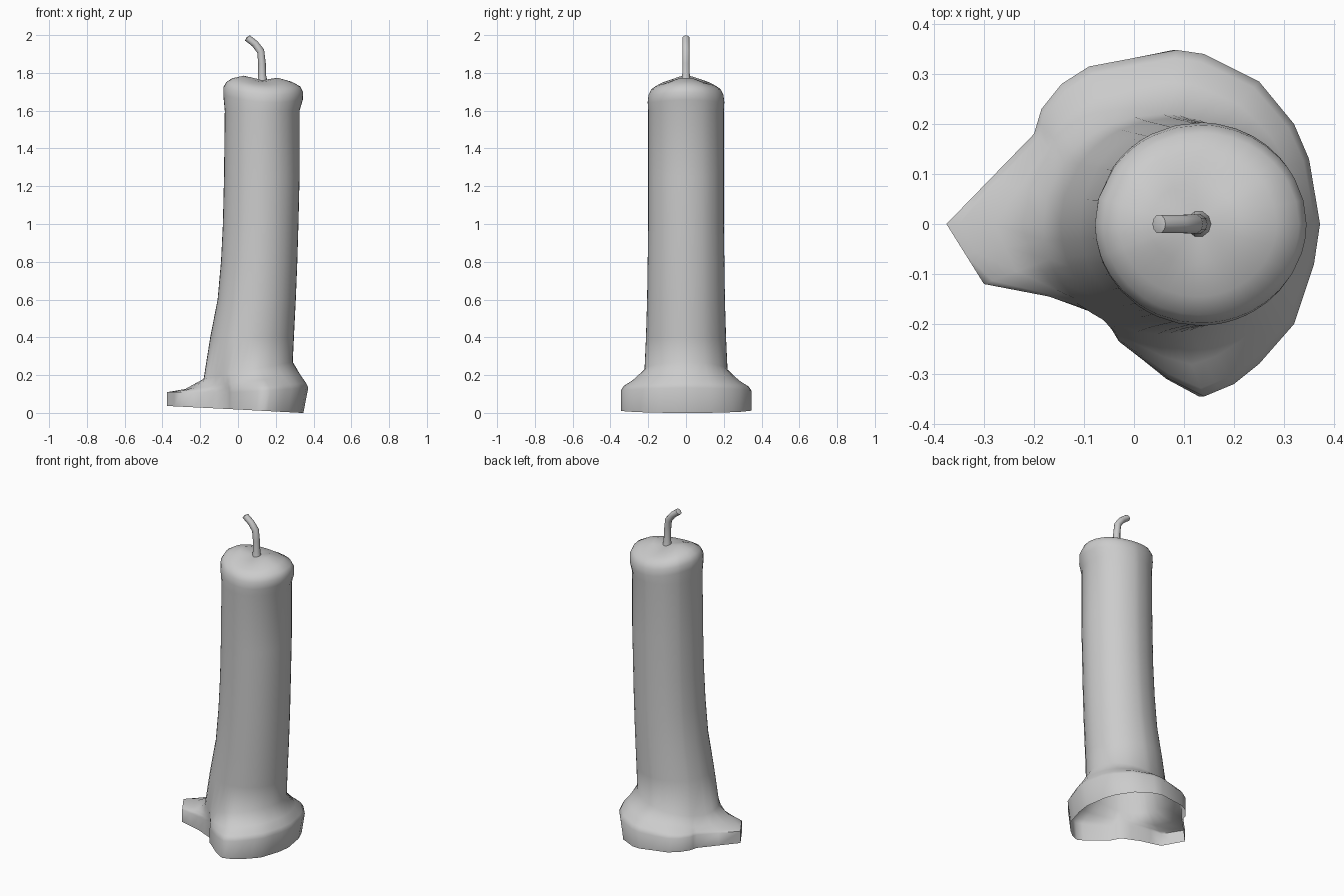
import bpy, bmesh, math
from mathutils import Vector

if "Cube" in bpy.data.objects:
    bpy.data.objects.remove(bpy.data.objects["Cube"])

CX = 0.13  # candle axis at the top


def loft(name, rings, cap=None, cap_first=None, angle=40):
    bm = bmesh.new()
    vs = [[bm.verts.new(p) for p in r] for r in rings]
    n = len(vs[0])
    for a, b in zip(vs, vs[1:]):
        for i in range(n):
            j = (i + 1) % n
            bm.faces.new((a[i], a[j], b[j], b[i]))
    if cap:
        c = bm.verts.new(cap)
        for i in range(n):
            bm.faces.new((vs[-1][i], vs[-1][(i + 1) % n], c))
    me = bpy.data.meshes.new(name)
    bm.to_mesh(me)
    bm.free()
    ob = bpy.data.objects.new(name, me)
    bpy.context.collection.objects.link(ob)
    bpy.ops.object.select_all(action='DESELECT')
    ob.select_set(True)
    bpy.context.view_layer.objects.active = ob
    bpy.ops.object.shade_smooth_by_angle(angle=math.radians(angle))
    return ob


# Melted base outline, counter-clockwise, with the drip on the left
outline = [(0.372, 0), (0.35, 0.13), (0.32, 0.2), (0.25, 0.285), (0.14, 0.34),
           (0.085, 0.348), (-0.09, 0.315), (-0.145, 0.28), (-0.185, 0.23),
           (-0.2, 0.18), (-0.375, 0), (-0.3, -0.12), (-0.17, -0.145),
           (-0.06, -0.185), (-0.03, -0.235), (0.07, -0.31), (0.14, -0.345),
           (0.2, -0.32), (0.25, -0.28), (0.32, -0.2), (0.36, -0.08)]
base = []
for i, p in enumerate(outline):
    a, b = Vector(p), Vector(outline[(i + 1) % len(outline)])
    base += [a, (a + b) / 2]
angles = [math.atan2(p.y, p.x - 0.08) for p in base]


def oval(x0, x1, ry):
    cx, rx = (x0 + x1) / 2, (x1 - x0) / 2
    out = []
    for t in angles:
        c, s = math.cos(t), math.sin(t)
        r = 1 / math.hypot(c / rx, s / ry)
        out.append(Vector((cx + r * c, r * s)))
    return out


collar = oval(-0.182, 0.29, 0.22)
rings = []
# Base wall: open rim below, slightly tucked in on the right
rings.append([(p.x - 0.07 * max(p.x, 0), p.y, max(0, 0.018 - 0.05 * p.x)) for p in base])
rings.append([(p.x, p.y, 0.11 + 0.06 * max(p.x, 0)) for p in base])
# Shoulder running from the base up to the collar
for mix, z, slope in ((0.87, 0.135, 0.06), (0.5, 0.16, 0.12)):
    q = [c.lerp(b, mix) for c, b in zip(collar, base)]
    rings.append([(p.x, p.y, z + slope * p.x) for p in q])
rings.append([(p.x, p.y, 0.225 + 0.19 * (p.x - 0.055)) for p in collar])
# Leaning shaft: z, x min, x max, half depth
for z, x0, x1, ry in ((0.4, -0.147, 0.296, 0.212), (0.6, -0.108, 0.306, 0.206),
                      (0.8, -0.09, 0.314, 0.203), (1.0, -0.08, 0.32, 0.2),
                      (1.25, -0.074, 0.326, 0.2), (1.6, -0.07, 0.326, 0.2)):
    rings.append([(p.x, p.y, z) for p in oval(x0, x1, ry)])
# Swollen rounded top, higher along x than along y
for z, x0, x1, ry in ((1.645, -0.078, 0.343, 0.203), (1.685, -0.078, 0.345, 0.198),
                      (1.715, -0.062, 0.33, 0.182), (1.737, -0.03, 0.285, 0.145),
                      (1.754, 0.03, 0.21, 0.08)):
    rings.append([(p.x, p.y, z + 0.025 * math.cos(t) ** 2 - 0.06 * (p.x - CX))
                  for p, t in zip(oval(x0, x1, ry), angles)])
loft("candle_body", rings, cap=(CX, 0, 1.762), angle=60)

# Bent wick: x, z, tilt of the section, radius
wick = []
for x, z, tilt, r in ((0.13, 1.75, 0, 0.028), (0.128, 1.785, 0, 0.021),
                      (0.127, 1.85, 5, 0.02), (0.12, 1.915, 25, 0.02),
                      (0.09, 1.954, 42, 0.019), (0.05, 1.985, 46, 0.019)):
    a = math.radians(tilt)
    wick.append([(x + r * math.cos(t) * math.cos(a), r * math.sin(t),
                  z + r * math.cos(t) * math.sin(a))
                 for t in (k * math.tau / 10 for k in range(10))])
loft("wick", wick, cap=(0.046, 0, 1.989), angle=50)
